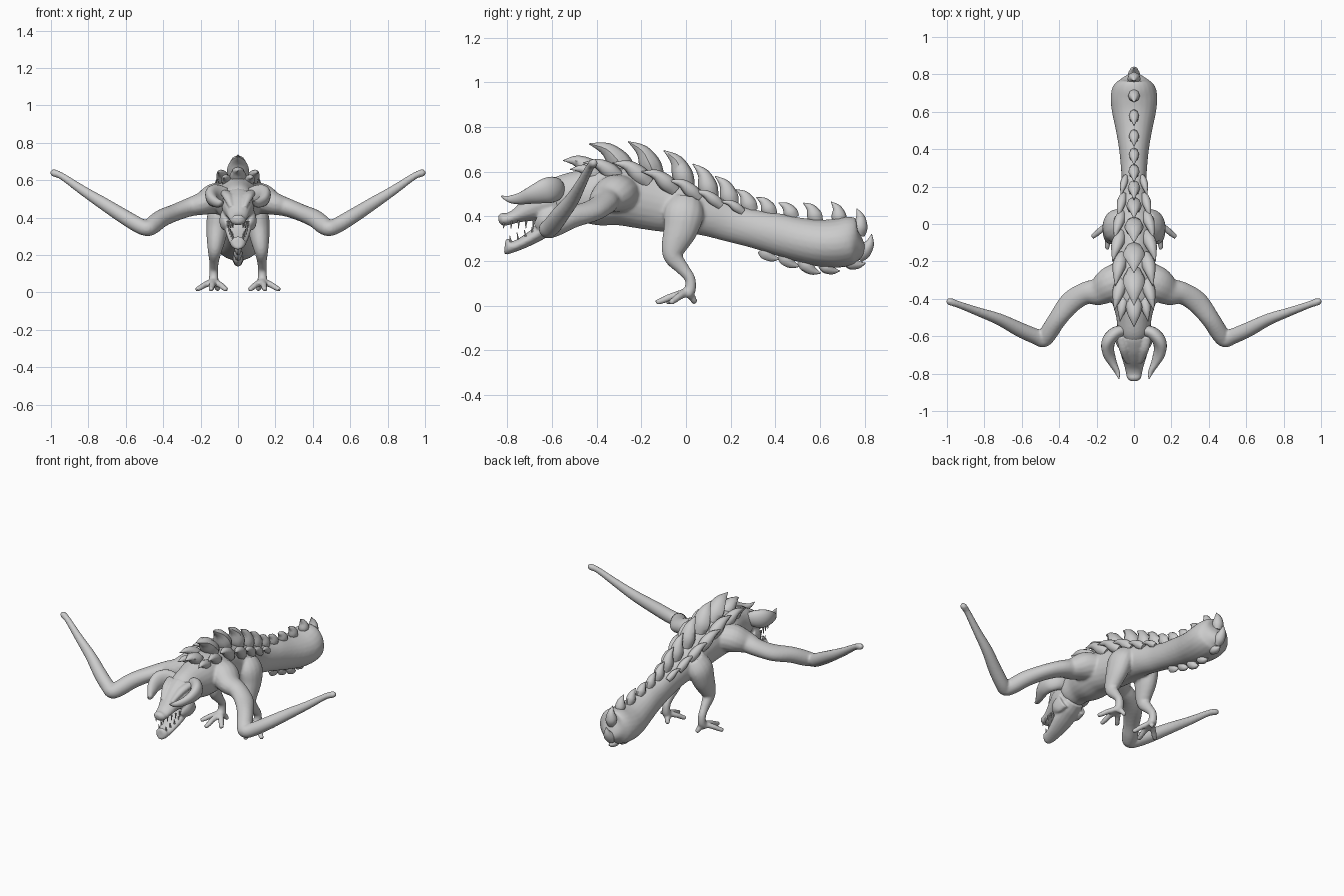
import bpy, bmesh, math
from mathutils import Vector

X, Y, Z = Vector((1, 0, 0)), Vector((0, 1, 0)), Vector((0, 0, 1))


def catmull(a, b, c, d, t):
    return 0.5 * (2 * b + (c - a) * t + (2 * a - 5 * b + 4 * c - d) * t * t + (3 * b - a - 3 * c + d) * t ** 3)


def sweep(bm, pts, ref=X, sides=16, steps=5, mirror=False):
    """Smooth closed tube through points (x, y, z, radius along ref, other radius)."""
    if mirror:
        sweep(bm, [(-p[0],) + tuple(p[1:]) for p in pts], Vector((-ref.x, ref.y, ref.z)), sides, steps)
    P = [tuple(pts[0])] + [tuple(p) for p in pts] + [tuple(pts[-1])]
    path = []
    for i in range(1, len(P) - 2):
        for s in range(steps):
            path.append([catmull(P[i-1][k], P[i][k], P[i+1][k], P[i+2][k], s / steps) for k in range(5)])
    path.append(list(P[-1]))
    rings = []
    for i, p in enumerate(path):
        a, b = path[max(i - 1, 0)], path[min(i + 1, len(path) - 1)]
        t = (Vector(b[:3]) - Vector(a[:3])).normalized()
        s = (ref - t * ref.dot(t)).normalized()
        u = t.cross(s)
        rw, rh = max(p[3], 0.002), max(p[4], 0.002)
        rings.append([bm.verts.new(Vector(p[:3]) + s * rw * math.cos(k * math.tau / sides)
                                   + u * rh * math.sin(k * math.tau / sides)) for k in range(sides)])
    for r, q in zip(rings, rings[1:]):
        for k in range(sides):
            bm.faces.new((r[k], r[(k + 1) % sides], q[(k + 1) % sides], q[k]))
    bm.faces.new(rings[0])
    bm.faces.new(rings[-1])


def finish(bm, name, voxel=0, smooth=4, angle=50):
    bmesh.ops.recalc_face_normals(bm, faces=bm.faces)
    me = bpy.data.meshes.new(name)
    bm.to_mesh(me)
    bm.free()
    ob = bpy.data.objects.new(name, me)
    bpy.context.collection.objects.link(ob)
    bpy.ops.object.select_all(action='DESELECT')
    ob.select_set(True)
    bpy.context.view_layer.objects.active = ob
    if voxel:
        m = ob.modifiers.new("fuse", 'REMESH')
        m.mode, m.voxel_size, m.use_smooth_shade = 'VOXEL', voxel, True
        m = ob.modifiers.new("soften", 'SMOOTH')
        m.factor, m.iterations = 0.5, smooth
    else:
        bpy.ops.object.shade_smooth_by_angle(angle=math.radians(angle))
    return ob


def profile(rows):
    """Rows (y, half width, bottom z, top z) to sweep points."""
    return [(0, y, (b + t) / 2, w, (t - b) / 2) for y, w, b, t in rows]


# Torso, neck and club tail
bm = bmesh.new()
sweep(bm, profile([
    (-0.62, 0.05, 0.40, 0.52), (-0.58, 0.085, 0.38, 0.57), (-0.50, 0.095, 0.38, 0.60),
    (-0.40, 0.12, 0.36, 0.625), (-0.30, 0.125, 0.36, 0.625), (-0.20, 0.105, 0.345, 0.605),
    (-0.10, 0.095, 0.33, 0.575), (0.0, 0.10, 0.325, 0.54), (0.10, 0.08, 0.31, 0.50),
    (0.20, 0.066, 0.285, 0.46), (0.30, 0.07, 0.26, 0.43), (0.40, 0.08, 0.23, 0.415),
    (0.50, 0.097, 0.20, 0.395), (0.60, 0.118, 0.175, 0.385), (0.68, 0.125, 0.17, 0.39),
    (0.74, 0.11, 0.185, 0.40), (0.775, 0.07, 0.21, 0.38), (0.79, 0.02, 0.26, 0.34)]), sides=24)
# Wing arms: shoulder, elbow, long bare forearm
sweep(bm, [(0.04, -0.28, 0.50, 0.09, 0.08), (0.12, -0.32, 0.50, 0.095, 0.085),
           (0.19, -0.36, 0.475, 0.075, 0.062), (0.26, -0.37, 0.455, 0.06, 0.05),
           (0.34, -0.42, 0.425, 0.06, 0.046), (0.41, -0.51, 0.395, 0.05, 0.048),
           (0.455, -0.58, 0.36, 0.048, 0.048), (0.485, -0.618, 0.342, 0.042, 0.042),
           (0.53, -0.60, 0.358, 0.042, 0.042), (0.61, -0.565, 0.405, 0.04, 0.04),
           (0.72, -0.51, 0.475, 0.032, 0.034), (0.83, -0.47, 0.545, 0.024, 0.026),
           (0.94, -0.43, 0.62, 0.019, 0.019), (0.985, -0.414, 0.638, 0.02, 0.02),
           (1.002, -0.408, 0.641, 0.01, 0.01)], ref=Y, mirror=True)
# Hind legs: thigh, shank, heel
sweep(bm, [(0.06, 0.0, 0.46, 0.06, 0.075), (0.095, -0.01, 0.41, 0.068, 0.09),
           (0.11, -0.025, 0.34, 0.06, 0.078), (0.12, -0.055, 0.26, 0.046, 0.056),
           (0.125, -0.055, 0.215, 0.036, 0.042), (0.128, -0.015, 0.165, 0.026, 0.03),
           (0.13, 0.018, 0.12, 0.024, 0.024), (0.13, 0.018, 0.07, 0.026, 0.026),
           (0.132, 0.0, 0.04, 0.03, 0.02)], mirror=True)
# Toes
for ex, ey in ((0.06, -0.085), (0.145, -0.135), (0.225, -0.07), (0.105, 0.045)):
    mx, my = (0.13 + ex) / 2, (0.005 + ey) / 2
    sweep(bm, [(0.13, 0.005, 0.06, 0.02, 0.02), (mx, my, 0.04, 0.018, 0.017),
               (ex * .8 + .026, ey * .8, 0.022, 0.016, 0.015), (ex, ey, 0.014, 0.014, 0.012)],
          ref=Z.cross(Vector((ex - .13, ey, 0))).normalized(), sides=10, mirror=True)
finish(bm, "body", 0.008)

# Head: skull with snout, gaping lower jaw, cheeks and brows
bm = bmesh.new()
sweep(bm, profile([
    (-0.54, 0.06, 0.42, 0.55), (-0.59, 0.085, 0.38, 0.56), (-0.65, 0.085, 0.375, 0.53),
    (-0.70, 0.07, 0.375, 0.49), (-0.76, 0.052, 0.37, 0.435), (-0.80, 0.043, 0.36, 0.415),
    (-0.825, 0.037, 0.36, 0.415), (-0.84, 0.018, 0.372, 0.40)]))
sweep(bm, profile([
    (-0.55, 0.06, 0.36, 0.45), (-0.61, 0.075, 0.32, 0.42), (-0.66, 0.068, 0.29, 0.36),
    (-0.72, 0.055, 0.26, 0.315), (-0.77, 0.045, 0.24, 0.29), (-0.80, 0.038, 0.228, 0.30),
    (-0.812, 0.02, 0.235, 0.295)]))
sweep(bm, [(0.065, -0.58, 0.40, 0.03, 0.06), (0.07, -0.63, 0.375, 0.028, 0.05),
           (0.055, -0.67, 0.35, 0.01, 0.02)], mirror=True)
sweep(bm, [(0.07, -0.60, 0.53, 0.025, 0.02), (0.055, -0.67, 0.51, 0.025, 0.02),
           (0.035, -0.74, 0.455, 0.012, 0.012)], mirror=True)
finish(bm, "head", 0.006, 3)

# Horns curling out and forward
bm = bmesh.new()
sweep(bm, [(0.05, -0.57, 0.51, 0.03, 0.04), (0.10, -0.585, 0.52, 0.035, 0.055),
           (0.135, -0.625, 0.515, 0.036, 0.058), (0.138, -0.68, 0.498, 0.03, 0.045),
           (0.115, -0.74, 0.48, 0.022, 0.028), (0.09, -0.79, 0.477, 0.014, 0.016),
           (0.08, -0.828, 0.49, 0.003, 0.003)], ref=Vector((1, 1, 0)).normalized(), mirror=True)
finish(bm, "horns")

# Teeth along both jaws
bm = bmesh.new()
for i in range(5):
    y = -0.815 + i * 0.033
    x = 0.026 + i * 0.007
    sweep(bm, [(x, y, 0.38, 0.007, 0.007), (x, y - .002, 0.345, 0.001, 0.001)], sides=6, steps=2, mirror=True)
    z = 0.285 + i * 0.012
    sweep(bm, [(x, y + .03, z, 0.006, 0.006), (x, y + .025, z + 0.03, 0.001, 0.001)], sides=6, steps=2, mirror=True)
finish(bm, "teeth")


def spike(bm, base, tip, width, thick, mirror=False):
    b, t = Vector(base), Vector(tip)
    d = t - b
    bow = Vector((0, d.z, -d.y)) * 0.14
    p = [(b - d * 0.15, 0.7, 0.8), (b + d * 0.2 + bow * .6, 1, 1),
         (b + d * 0.6 + bow, 0.68, 0.6), (t, 0.03, 0.03)]
    sweep(bm, [(*v, width * w, thick * h) for v, w, h in p], sides=8, steps=4, mirror=mirror)


# Crest of spikes down the spine, round the tail tip and under it
bm = bmesh.new()
for by, bz, ty, tz, w in (
        (-0.42, 0.60, -0.55, 0.65, 0.045), (-0.28, 0.61, -0.435, 0.725, 0.06),
        (-0.15, 0.59, -0.26, 0.735, 0.06), (-0.01, 0.55, -0.10, 0.695, 0.052),
        (0.10, 0.50, 0.03, 0.635, 0.042), (0.195, 0.465, 0.13, 0.58, 0.034),
        (0.285, 0.435, 0.225, 0.52, 0.03), (0.375, 0.415, 0.315, 0.485, 0.028),
        (0.475, 0.40, 0.415, 0.46, 0.028), (0.58, 0.385, 0.525, 0.46, 0.028),
        (0.685, 0.38, 0.65, 0.465, 0.032), (0.77, 0.33, 0.765, 0.435, 0.036),
        (0.775, 0.23, 0.832, 0.32, 0.034), (0.73, 0.20, 0.805, 0.19, 0.03),
        (0.62, 0.185, 0.69, 0.155, 0.03), (0.53, 0.20, 0.605, 0.145, 0.028),
        (0.44, 0.225, 0.51, 0.175, 0.024), (0.35, 0.25, 0.42, 0.208, 0.02)):
    size = math.hypot(ty - by, tz - bz)
    spike(bm, (0, by, bz), (0, ty, tz), w, 0.018 + size * 0.17)
finish(bm, "spine_spikes")

# Flanking rows of back plates
bm = bmesh.new()
for base, tip, w in (
        ((0.055, -0.40, 0.575), (0.075, -0.52, 0.61), 0.03),
        ((0.07, -0.32, 0.58), (0.105, -0.46, 0.64), 0.035),
        ((0.07, -0.19, 0.56), (0.10, -0.33, 0.64), 0.038),
        ((0.075, -0.07, 0.525), (0.115, -0.20, 0.60), 0.035),
        ((0.07, 0.04, 0.49), (0.105, -0.08, 0.56), 0.03),
        ((0.06, 0.14, 0.455), (0.085, 0.03, 0.51), 0.025),
        ((0.048, 0.24, 0.425), (0.07, 0.15, 0.465), 0.02)):
    spike(bm, base, tip, w, w * 1.05, True)
finish(bm, "side_plates")
